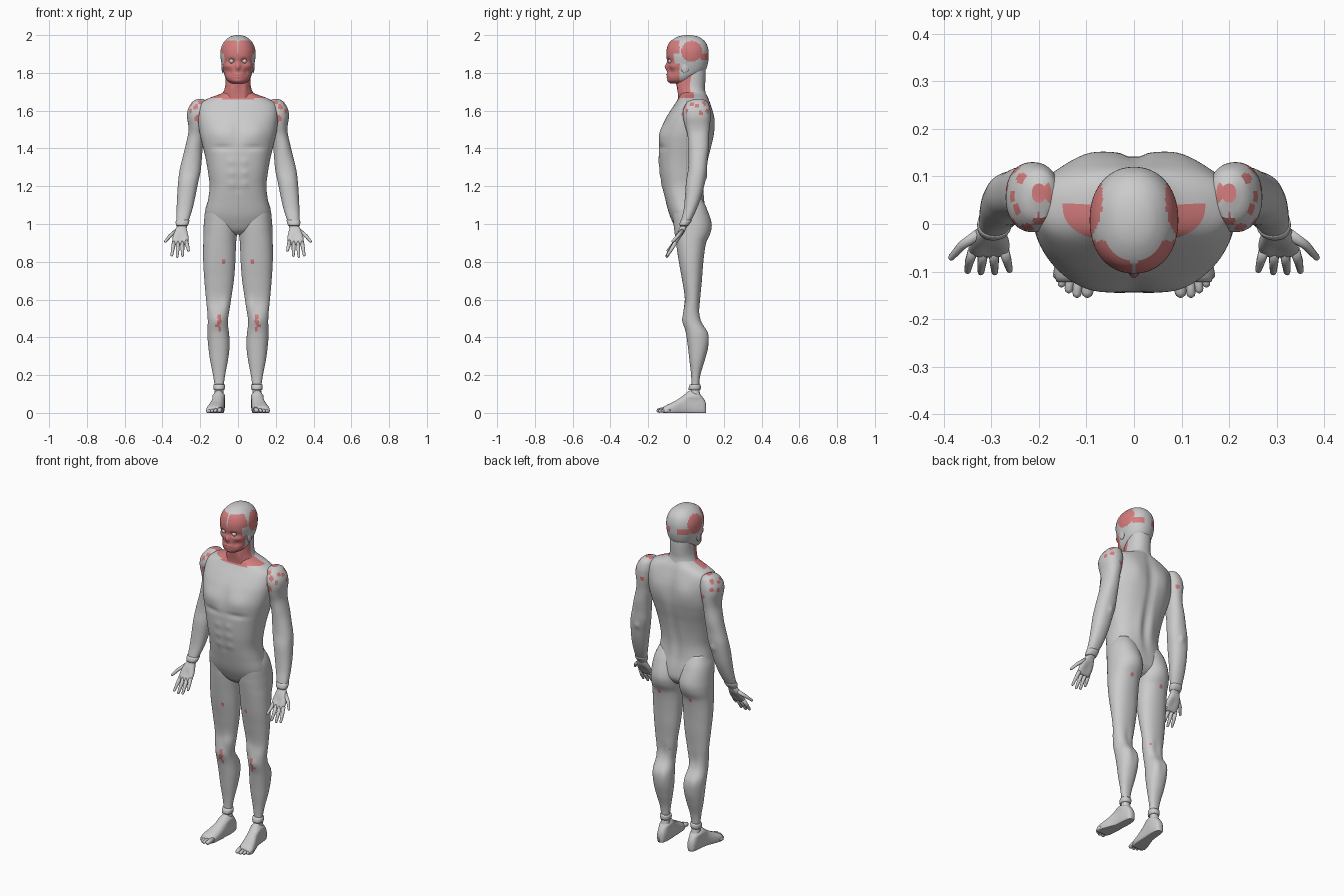
import bpy, bmesh, math
from mathutils import Vector

red_mat = bpy.data.materials.new("muscle_red")
red_mat.diffuse_color = (0.66, 0.2, 0.2, 1)


def make(name, rings, red=None):
    """Skin a list of rings; faces picked by red(centre) become a red object."""
    bm = bmesh.new()
    grid = [[bm.verts.new((p[0], p[1], max(p[2], 0))) for p in r] for r in rings]
    n = len(grid[0])
    for a, b in zip(grid, grid[1:]):
        for i in range(n):
            bm.faces.new((a[i], a[(i + 1) % n], b[(i + 1) % n], b[i]))
    bm.faces.new(grid[0])
    bm.faces.new(grid[-1])
    bmesh.ops.recalc_face_normals(bm, faces=bm.faces)

    def is_red(f):
        c = f.calc_center_median()
        return red is not None and red(abs(c.x), c.y, c.z)
    for want in ((False, True) if red else (False,)):
        part = bm.copy()
        drop = [f for f in part.faces if is_red(f) != want]
        bmesh.ops.delete(part, geom=drop, context='FACES')
        label = name + ("_muscle" if want else "")
        me = bpy.data.meshes.new(label)
        part.to_mesh(me)
        part.free()
        me.shade_smooth()
        if want:
            me.materials.append(red_mat)
        bpy.context.collection.objects.link(bpy.data.objects.new(label, me))
    bm.free()


def smooth(keys, step):
    """Cubic interpolation of key sections along their first value."""
    m = []
    for i in range(len(keys)):
        p, q = keys[max(i - 1, 0)], keys[min(i + 1, len(keys) - 1)]
        m.append([(b - a) / (q[0] - p[0]) for a, b in zip(p, q)])
    out = []
    for i in range(len(keys) - 1):
        d = keys[i + 1][0] - keys[i][0]
        k = max(2, math.ceil(abs(d) / step))
        for j in range(k):
            t = j / k
            h = (2*t**3 - 3*t*t + 1, (t**3 - 2*t*t + t) * d, 3*t*t - 2*t**3, (t**3 - t*t) * d)
            out.append([h[0]*a + h[1]*ma + h[2]*b + h[3]*mb
                        for a, ma, b, mb in zip(keys[i], m[i], keys[i + 1], m[i + 1])])
    return out + [list(keys[-1])]


def loft(name, keys, axis='z', side=1, n=2.2, segs=64, step=0.012, bumps=(), red=None):
    """Sections (t, x0, x1, b0, b1): superellipses stacked along z or y, with soft bumps."""
    rings = []
    for t, x0, x1, b0, b1 in smooth(keys, step):
        ring = []
        for i in range(segs):
            a = 2 * math.pi * (i + 0.5) / segs
            c, s = math.cos(a), math.sin(a)
            u = math.copysign(abs(c) ** (2 / n), c)
            v = math.copysign(abs(s) ** (2 / n), s)
            x = (x0 + x1) / 2 + u * (x1 - x0) / 2
            b = (b0 + b1) / 2 + v * (b1 - b0) / 2
            p = Vector((x, b, t)) if axis == 'z' else Vector((x, t, b))
            push = sum(amp * math.exp(-((abs(p.x) - bx) / rx) ** 2 - ((p.y - by) / 0.06) ** 2
                                      - ((p.z - bz) / rz) ** 2) for bx, by, bz, rx, rz, amp in bumps)
            p += Vector((c, s, 0)) * push
            ring.append((p.x * side, p.y, p.z))
        rings.append(ring)
    make(name, rings, red)


def tube(name, pts, radii, side):
    """Tapered round digit with a rounded tip."""
    pts = [Vector(p) for p in pts]
    d = (pts[-1] - pts[-2]).normalized()
    tip, r = pts[-1], radii[-1]
    pts += [tip + d * r * 0.6, tip + d * r * 0.95]
    radii = list(radii) + [r * 0.8, r * 0.3]
    rings = []
    for i, (p, r) in enumerate(zip(pts, radii)):
        q = (pts[min(i + 1, len(pts) - 1)] - pts[max(i - 1, 0)]).to_track_quat('Z', 'Y')
        ring = [p + q @ Vector((r * math.cos(k * math.pi / 6), r * math.sin(k * math.pi / 6), 0))
                for k in range(12)]
        rings.append([(v.x * side, v.y, v.z) for v in ring])
    make(name, rings)


def blobs(*spots):
    return lambda x, y, z: any((x-a)**2 + (y-b)**2 + (z-c)**2 < r*r for a, b, c, r in spots)


def centred(rows):
    return [(z, -w, w, f, b) for z, w, f, b in rows]


# head: skull with face muscles, temple and back-of-head muscles
def head_red(x, y, z):
    face = y < -0.035 and z < 1.972 - 2.5 * (x - 0.04) ** 2 and not (x > 0.072 and 1.85 < z < 1.9)
    if x < 0.004 and z > 1.9:
        face = False
    temple = x > 0.04 and ((y - 0.03) / 0.055) ** 2 + ((z - 1.915) / 0.055) ** 2 < 1
    return face or temple or (y > 0.075 and x > 0.025 and abs(z - 1.883) < 0.018)


loft("head", centred([
    (2.0, .012, -.005, .025), (1.993, .04, -.04, .062), (1.967, .072, -.083, .1),
    (1.93, .09, -.101, .117), (1.89, .093, -.104, .12), (1.85, .087, -.099, .116),
    (1.81, .077, -.098, .1), (1.78, .069, -.098, .06), (1.757, .054, -.094, .03),
    (1.743, .03, -.08, 0)]), n=2.15, segs=96, step=.006, red=head_red, bumps=[
        (.034, -.1, 1.862, .018, .013, -.014), (0, -.1, 1.832, .011, .018, .016),
        (0, -.1, 1.79, .026, .006, .007), (0, -.1, 1.778, .022, .005, .006),
        (0, -.1, 1.784, .02, .003, -.004), (0, -.09, 1.757, .02, .01, .005),
        (.058, -.06, 1.835, .018, .014, .006), (.045, -.085, 1.805, .015, .018, -.006)])

# neck
loft("neck", centred([
    (1.86, .062, -.02, .1), (1.8, .064, -.035, .104), (1.75, .066, -.048, .102),
    (1.72, .07, -.047, .1), (1.68, .084, -.042, .105), (1.63, .1, -.04, .1)]),
    red=lambda x, y, z: y < .025, bumps=[(0, -.05, 1.75, .015, .02, .005), (.035, -.04, 1.7, .012, .05, .005)])

# torso
chest_spots = blobs((.19, -.01, 1.58, .02), (.09, -.14, 1.49, .008), (.05, -.08, 1.0, .009), (.1, .155, 1.58, .009))
loft("torso", centred([
    (1.71, .064, -.03, .098), (1.69, .09, -.034, .107), (1.668, .15, -.04, .118),
    (1.64, .198, -.056, .128), (1.6, .212, -.083, .14), (1.55, .212, -.112, .148),
    (1.48, .203, -.136, .148), (1.42, .189, -.144, .137), (1.35, .172, -.144, .118),
    (1.27, .158, -.138, .1), (1.2, .15, -.126, .092), (1.13, .158, -.11, .096),
    (1.05, .172, -.088, .11), (1.0, .15, -.066, .11), (.965, .09, -.045, .085),
    (.945, .025, -.02, .05)]), n=2.4, segs=96, step=.01,
    red=lambda x, y, z: (z > 1.655 + .1 * x * (x > .08) and y < .04 and x < .16) or chest_spots(x, y, z),
    bumps=[(.085, -.13, 1.48, .06, .05, .01), (0, -.14, 1.5, .014, .08, -.008),
           (.08, -.14, 1.405, .06, .014, -.007), (.035, -.14, 1.33, .02, .02, .004),
           (.035, -.14, 1.27, .02, .02, .004), (.035, -.13, 1.21, .02, .02, .004),
           (0, -.135, 1.25, .009, .12, -.005), (0, -.12, 1.18, .008, .008, -.006),
           (.09, .15, 1.54, .05, .07, .009), (0, .14, 1.5, .02, .16, -.012),
           (0, .1, 1.25, .02, .15, -.01), (.04, .1, 1.25, .025, .1, .005)])

shoulder_spots = blobs(
    (.195, .065, 1.66, .021), (.24, .098, 1.64, .014), (.26, .06, 1.63, .014), (.25, .03, 1.635, .013),
    (.2, .01, 1.64, .016), (.225, -.008, 1.62, .015), (.255, .0, 1.6, .012), (.21, -.012, 1.56, .02),
    (.2, -.01, 1.535, .014), (.25, .115, 1.6, .013), (.2, .125, 1.55, .012), (.27, .08, 1.59, .012))
leg_spots = blobs((.1, -.015, .51, .013), (.098, -.013, .485, .014), (.108, -.01, .465, .012),
                  (.098, -.005, .445, .01), (.075, -.04, .8, .009), (.1, .115, .9, .014), (.06, .07, .55, .01))

for side, tag in ((1, "left"), (-1, "right")):
    # eyes and ears
    for part, loc, size in (("eye", (.034, -.083, 1.862), (.013, .013, .012)),
                            ("ear", (.08, -.005, 1.828), (.007, .02, .03))):
        bpy.ops.mesh.primitive_uv_sphere_add(segments=24, ring_count=12, radius=1,
                                             location=(loc[0] * side, loc[1], loc[2]))
        ob = bpy.context.object
        ob.name = f"{part}_{tag}"
        ob.scale = size
        bpy.ops.object.shade_smooth()

    # arm from shoulder cap to wrist
    loft(f"arm_{tag}", [
        (1.662, .185, .215, .045, .085), (1.65, .165, .238, .012, .11), (1.61, .155, .264, -.014, .127),
        (1.57, .158, .27, -.016, .13), (1.52, .168, .264, -.006, .127), (1.46, .178, .268, .01, .122),
        (1.4, .187, .281, .018, .12), (1.34, .192, .296, .015, .114), (1.28, .198, .31, .01, .11),
        (1.22, .211, .317, .0, .1), (1.15, .225, .322, -.005, .083), (1.08, .241, .325, -.012, .057),
        (1.02, .26, .326, -.025, .028), (.985, .27, .324, -.032, .006), (.96, .275, .325, -.04, -.01)],
        side=side, step=.009, red=shoulder_spots, bumps=[
            (.24, .01, 1.4, .03, .05, .005), (.22, .06, 1.49, .08, .03, -.004), (.25, .1, 1.25, .015, .02, .006)])
    loft(f"wrist_band_{tag}", [(1.022, .263, .323, -.02, .024), (1.02, .257, .329, -.028, .031),
                               (.992, .265, .328, -.035, .014), (.99, .271, .322, -.028, .008)], side=side, segs=40)

    # hand
    loft(f"palm_{tag}", [(.99, .275, .322, -.028, .004), (.96, .268, .338, -.045, -.006),
                         (.93, .262, .346, -.06, -.024), (.905, .264, .346, -.07, -.042),
                         (.89, .27, .343, -.07, -.052)], side=side, n=2.6, segs=40,
         bumps=[(.3, -.06, .93, .02, .02, -.006)])
    fingers = [((.338, -.055, .905), (.346, -.078, .865), (.35, -.098, .835)),
               ((.317, -.057, .905), (.32, -.082, .86), (.322, -.101, .828)),
               ((.295, -.057, .905), (.294, -.082, .863), (.293, -.101, .833)),
               ((.274, -.055, .91), (.267, -.077, .88), (.262, -.096, .86)),
               ((.325, -.02, .965), (.362, -.045, .935), (.384, -.07, .908))]
    for i, pts in enumerate(fingers):
        tube(f"finger_{i + 1}_{tag}", pts, (.0115, .0095, .007), side)

    # leg with buttock, thigh and calf
    loft(f"leg_{tag}", [
        (1.15, .04, .145, -.04, .075), (1.09, .018, .17, -.07, .106), (1.0, .003, .181, -.066, .128),
        (.95, .005, .183, -.06, .125), (.9, .01, .184, -.053, .106), (.8, .014, .184, -.038, .092),
        (.7, .022, .178, -.02, .084), (.6, .037, .169, -.006, .075), (.53, .048, .162, -.014, .074),
        (.48, .054, .16, -.013, .084), (.42, .048, .162, 0, .115), (.35, .045, .157, .01, .117),
        (.28, .053, .148, .018, .1), (.2, .068, .132, .027, .076), (.13, .077, .123, .028, .07),
        (.08, .074, .126, .02, .08), (.05, .078, .122, .03, .08)],
        side=side, red=leg_spots, bumps=[
            (.085, .12, 1.0, .05, .06, .008), (.105, -.012, .49, .025, .03, .007),
            (.07, .0, .57, .02, .035, .005), (.1, .08, .52, .025, .05, -.006),
            (.07, .11, .4, .02, .05, .005), (.128, .11, .41, .02, .05, .004)])
    loft(f"ankle_band_{tag}", [(.152, .078, .122, .03, .07), (.15, .07, .129, .02, .077),
                               (.122, .072, .128, .014, .077), (.12, .08, .12, .024, .07)], side=side, segs=40)

    # foot, lofted from heel to ball, with ankle bumps
    loft(f"foot_{tag}", [
        (.107, .09, .112, -.005, .045), (.098, .078, .122, -.012, .07), (.06, .07, .13, -.02, .108),
        (.02, .07, .134, -.02, .118), (-.02, .072, .143, -.02, .088), (-.06, .075, .158, -.018, .062),
        (-.1, .08, .168, -.015, .043), (-.122, .088, .163, -.008, .03)], axis='y', side=side, n=2.4, segs=48,
        bumps=[(.13, .045, .09, .02, .015, .008), (.07, .045, .095, .02, .015, .008)])
    toes = [((.094, -.09, .02), (.098, -.143, .013), .0125), ((.115, -.09, .02), (.12, -.146, .011), .0095),
            ((.131, -.09, .018), (.137, -.137, .01), .009), ((.145, -.09, .016), (.152, -.125, .01), .0085),
            ((.157, -.085, .015), (.163, -.108, .009), .008)]
    for i, (a, b, r) in enumerate(toes):
        tube(f"toe_{i + 1}_{tag}", (a, b), (r * 1.15, r), side)
